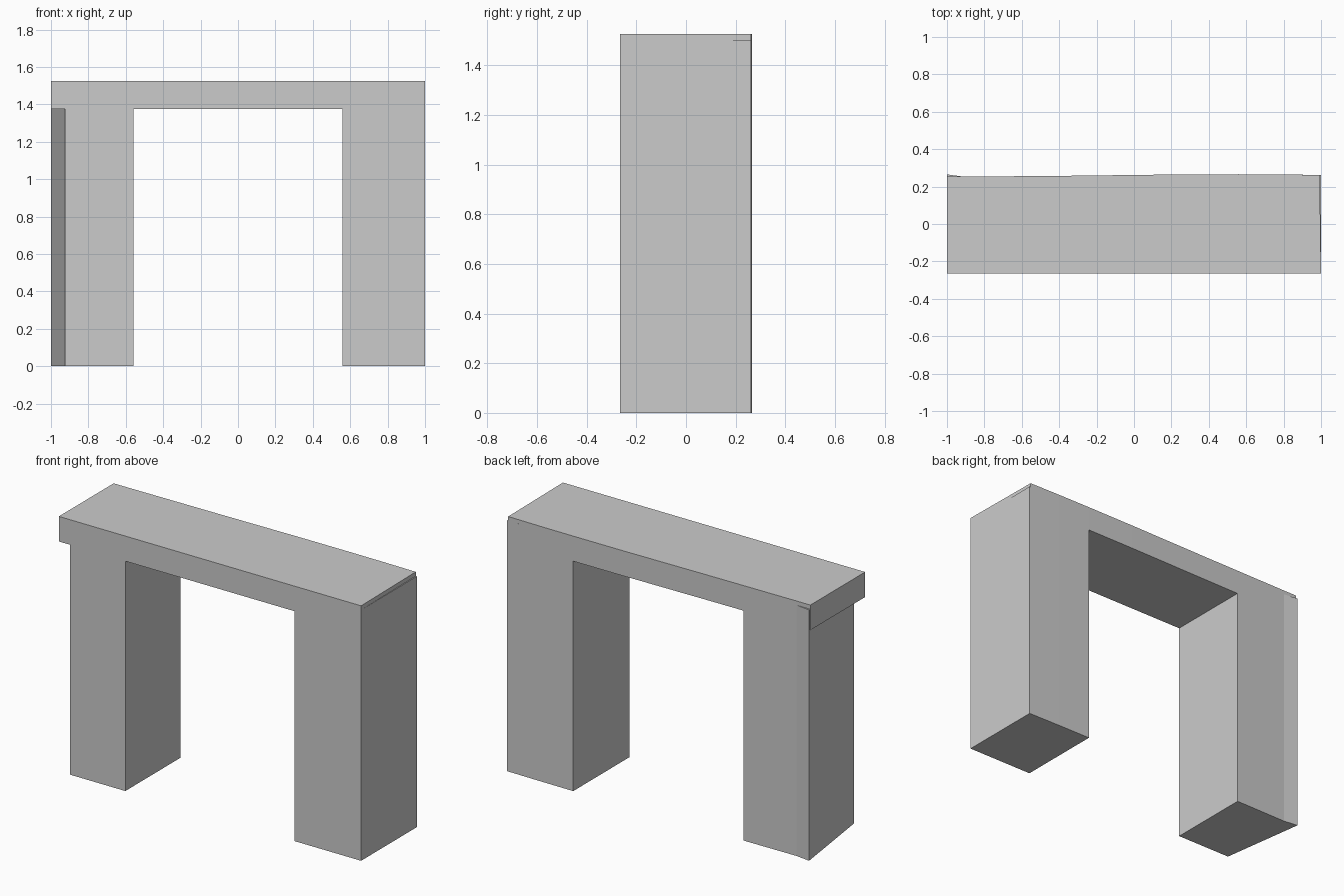
import bpy
import bmesh

cube = bpy.data.objects.get("Cube")
if cube:
    bpy.data.objects.remove(cube, do_unlink=True)

stone = bpy.data.materials.new("light_grey_stone")
stone.use_nodes = True
GREY = (0.6, 0.6, 0.6, 1.0)
stone.diffuse_color = GREY
stone.node_tree.nodes["Principled BSDF"].inputs["Base Color"].default_value = GREY

FRONT = -0.265
UNDERSIDE = 1.375
LEG_TOP = 1.5
TOP = 1.525


def prism(name, outline, bottom, top):
    """Extrude a plan outline upward into a flat-faced block."""
    bm = bmesh.new()
    base = bm.faces.new([bm.verts.new((x, y, bottom)) for x, y in outline])
    new = bmesh.ops.extrude_face_region(bm, geom=[base])["geom"]
    moved = [v for v in new if isinstance(v, bmesh.types.BMVert)]
    bmesh.ops.translate(bm, verts=moved, vec=(0, 0, top - bottom))
    bmesh.ops.recalc_face_normals(bm, faces=bm.faces)
    mesh = bpy.data.meshes.new(name)
    bm.to_mesh(mesh)
    bm.free()
    mesh.materials.append(stone)
    obj = bpy.data.objects.new(name, mesh)
    bpy.context.collection.objects.link(obj)
    return obj


# Lintel slab with a slightly bowed back edge and a skewed left end
back_edge = [(0.993, 0.262), (0.78, 0.265), (0.56, 0.266), (0.24, 0.265),
             (-0.33, 0.258), (-0.56, 0.256), (-0.91, 0.253), (-1, 0.253)]
prism("lintel", [(-1, FRONT), (1, FRONT)] + back_edge, UNDERSIDE, TOP)

# Right leg: outer side slants outward to a protruding back corner
prism("right_leg", [(-0.925, FRONT), (-0.56, FRONT), (-0.56, 0.256),
                    (-0.91, 0.253), (-1, 0.265)], 0, LEG_TOP)

# Left leg: square, standing just proud of the lintel end
prism("left_leg", [(0.56, FRONT), (1, FRONT), (1, 0.262),
                   (0.78, 0.265), (0.56, 0.266)], 0, LEG_TOP)
